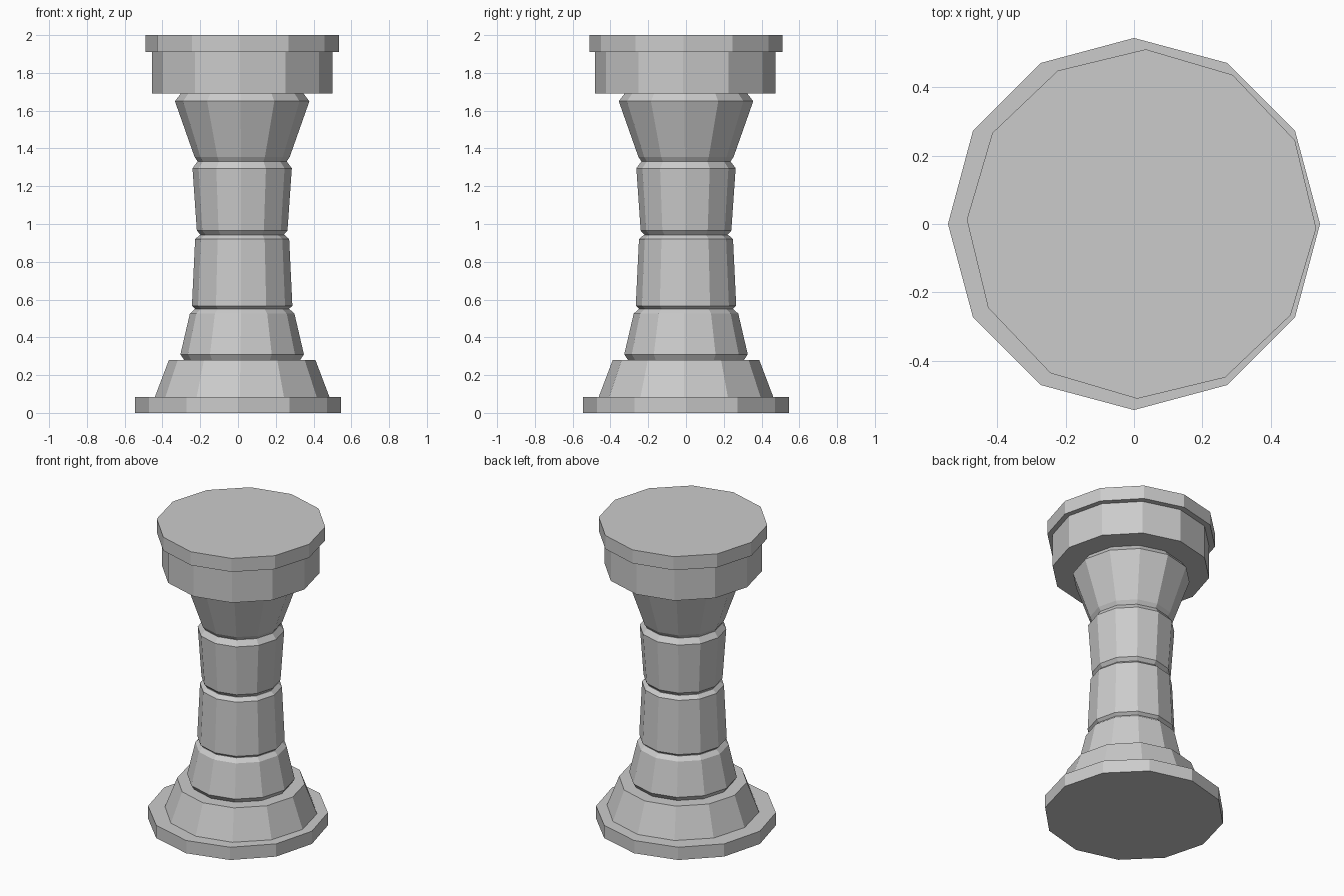
import bpy, bmesh
from math import sin, cos, radians, pi

if "Cube" in bpy.data.objects:
    bpy.data.objects.remove(bpy.data.objects["Cube"])

SIDES = 12


def turned_part(name, profile, cx=0.022, cy=0.0, turn=-1.4):
    """Closed 12-sided solid from (radius, z) rings, bottom to top."""
    bm = bmesh.new()
    rings = []
    for r, z in profile:
        rings.append([bm.verts.new((cx + r * cos(2 * pi * i / SIDES + radians(turn)),
                                    cy + r * sin(2 * pi * i / SIDES + radians(turn)), z))
                      for i in range(SIDES)])
    for a, b in zip(rings, rings[1:]):
        for i in range(SIDES):
            j = (i + 1) % SIDES
            bm.faces.new((a[i], a[j], b[j], b[i]))
    bm.faces.new(rings[0][::-1])
    bm.faces.new(rings[-1])
    mesh = bpy.data.meshes.new(name)
    bm.to_mesh(mesh)
    bm.free()
    obj = bpy.data.objects.new(name, mesh)
    bpy.context.collection.objects.link(obj)
    return obj


# Foot: flat plinth and sloped base
turned_part("plinth", [(0.545, 0), (0.545, 0.085)], cx=0, turn=0)
turned_part("sloped_base", [(0.462, 0.085), (0.388, 0.28)])

# Shaft: stacked drums with chamfered rims
turned_part("lower_drum", [(0.307, 0.28), (0.327, 0.31), (0.277, 0.525), (0.25, 0.55)])
turned_part("middle_drum", [(0.247, 0.55), (0.266, 0.567), (0.249, 0.92), (0.224, 0.942)])
turned_part("upper_drum", [(0.22, 0.942), (0.24, 0.965), (0.263, 1.295), (0.237, 1.33)])

# Head: flared capital, block and cap slab
turned_part("flared_capital", [(0.235, 1.33), (0.252, 1.355), (0.356, 1.65), (0.325, 1.69)])
turned_part("capital_block", [(0.478, 1.69), (0.478, 1.91)], cy=-0.003)
turned_part("cap_slab", [(0.512, 1.91), (0.512, 2.0)])
